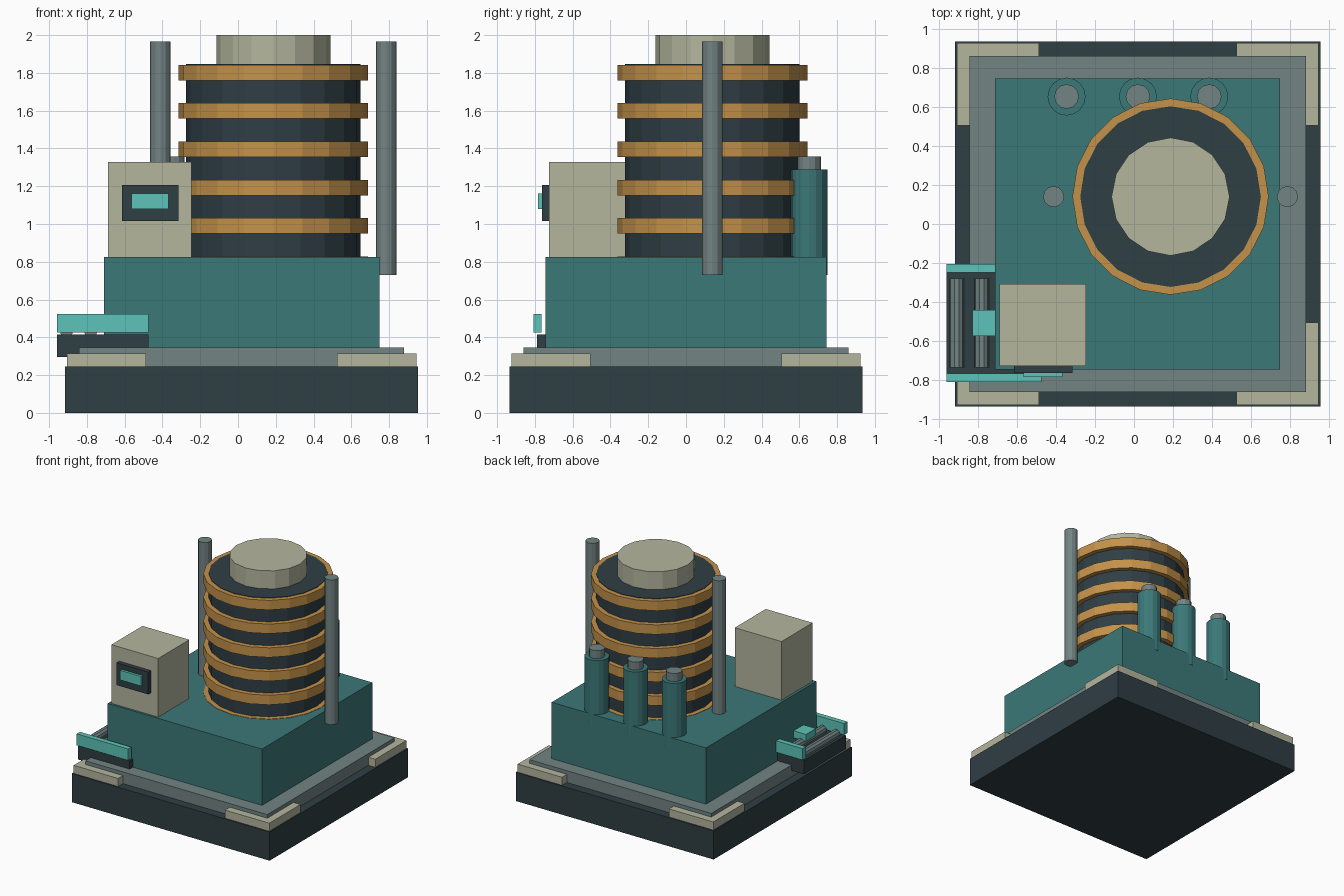
import bpy, bmesh, math
from mathutils import Matrix, Vector

if "Cube" in bpy.data.objects:
    bpy.data.objects.remove(bpy.data.objects["Cube"])


def material(name, hexcode):
    rgb = [int(hexcode[i:i + 2], 16) / 255 for i in (0, 2, 4)]
    m = bpy.data.materials.new(name)
    m.diffuse_color = [((c + 0.055) / 1.055) ** 2.4 for c in rgb] + [1]
    m.use_nodes = True
    m.node_tree.nodes["Principled BSDF"].inputs["Base Color"].default_value = m.diffuse_color
    return m


DARK = material("dark_steel", "2F3E44")
GREY = material("grey_metal", "738383")
TEAL = material("teal_paint", "3C7878")
AQUA = material("light_teal", "5CC4B8")
COPPER = material("copper", "C4924A")
CREAM = material("cream_paint", "B4B69E")


def finish(name, bm, mat):
    mesh = bpy.data.meshes.new(name)
    bm.to_mesh(mesh)
    bm.free()
    mesh.materials.append(mat)
    ob = bpy.data.objects.new(name, mesh)
    bpy.context.collection.objects.link(ob)
    return ob


def box(name, x, y, z, mat):
    """Box from (min, max) ranges."""
    bm = bmesh.new()
    lo, hi = (Vector(p) for p in zip(x, y, z))
    bmesh.ops.create_cube(bm, size=1, matrix=Matrix.Translation((lo + hi) / 2)
                          @ Matrix.Diagonal((*(hi - lo), 1)))
    return finish(name, bm, mat)


def cyl(name, centre, r, lo, hi, mat, sides, axis='Z'):
    """Cylinder; centre is (x, y) for a Z axis, (x, z) for a Y axis."""
    bm = bmesh.new()
    mid = (lo + hi) / 2
    if axis == 'Z':
        m = Matrix.Translation((centre[0], centre[1], mid))
    else:
        m = Matrix.Translation((centre[0], mid, centre[1])) @ Matrix.Rotation(math.pi / 2, 4, 'X')
    bmesh.ops.create_cone(bm, cap_ends=True, segments=sides, radius1=r, radius2=r, depth=hi - lo,
                          matrix=m @ Matrix.Rotation(math.pi / 2, 4, 'Z'))
    return finish(name, bm, mat)


CX = 0.019  # centre line of the base


def slab(name, hx, hy, z, mat):
    return box(name, (CX - hx, CX + hx), (-hy, hy), z, mat)


# Foundation, plate and housing
slab("foundation", 0.935, 0.935, (0, 0.245), DARK)
slab("base_plate", 0.86, 0.86, (0.24, 0.345), GREY)
slab("housing", 0.729, 0.745, (0.34, 0.826), TEAL)

# Corner pads
for sx in (-1, 1):
    for sy in (-1, 1):
        box("corner_pad", sorted((CX + sx * 0.505, CX + sx * 0.925)),
            sorted((sy * 0.505, sy * 0.925)), (0.24, 0.314), CREAM)

# Coil core with copper rings and top hub
core = (0.187, 0.14)
cyl("coil_core", core, 0.462, 0.80, 1.846, DARK, 20)
for i in range(6):
    top = 0.829 + i * 0.2026
    cyl("coil_ring", core, 0.502, top - 0.082, top, COPPER, 20)
cyl("top_hub", core, 0.302, 1.80, 2.0, CREAM, 16)

# Side rods
for s in (-1, 1):
    cyl("side_rod", (core[0] + s * 0.598, core[1]), 0.054, 0.73, 1.967, GREY, 12)

# Rear tanks with caps
for i in (-1, 0, 1):
    p = (0.02 + i * 0.365, 0.652)
    cyl("rear_tank", p, 0.097, 0.73, 1.288, TEAL, 16)
    cyl("tank_cap", p, 0.063, 1.27, 1.357, GREY, 12)

# Control cabinet with display
box("control_cabinet", (-0.688, -0.246), (-0.726, -0.307), (0.82, 1.327), CREAM)
box("display_bezel", (-0.614, -0.315), (-0.762, -0.715), (1.015, 1.206), DARK)
box("display_screen", (-0.565, -0.367), (-0.783, -0.75), (1.08, 1.162), AQUA)

# Side conveyor: tray, rails, rollers and a workpiece
tx, ty = -0.716, -0.506
box("conveyor_tray", (tx - 0.243, tx + 0.243), (ty - 0.282, ty + 0.282), (0.297, 0.414), DARK)
for s in (-1, 1):
    y = ty + s * 0.28
    box("conveyor_rail", (tx - 0.243, tx + 0.243), (y - 0.022, y + 0.022), (0.426, 0.524), AQUA)
for i in range(4):
    cyl("conveyor_roller", (-0.908 + i * 0.128, 0.438), 0.037, ty - 0.228, ty + 0.228, GREY, 10, 'Y')
box("workpiece", (tx - 0.111, tx + 0.111), (ty - 0.067, ty + 0.067), (0.46, 0.52), AQUA)
